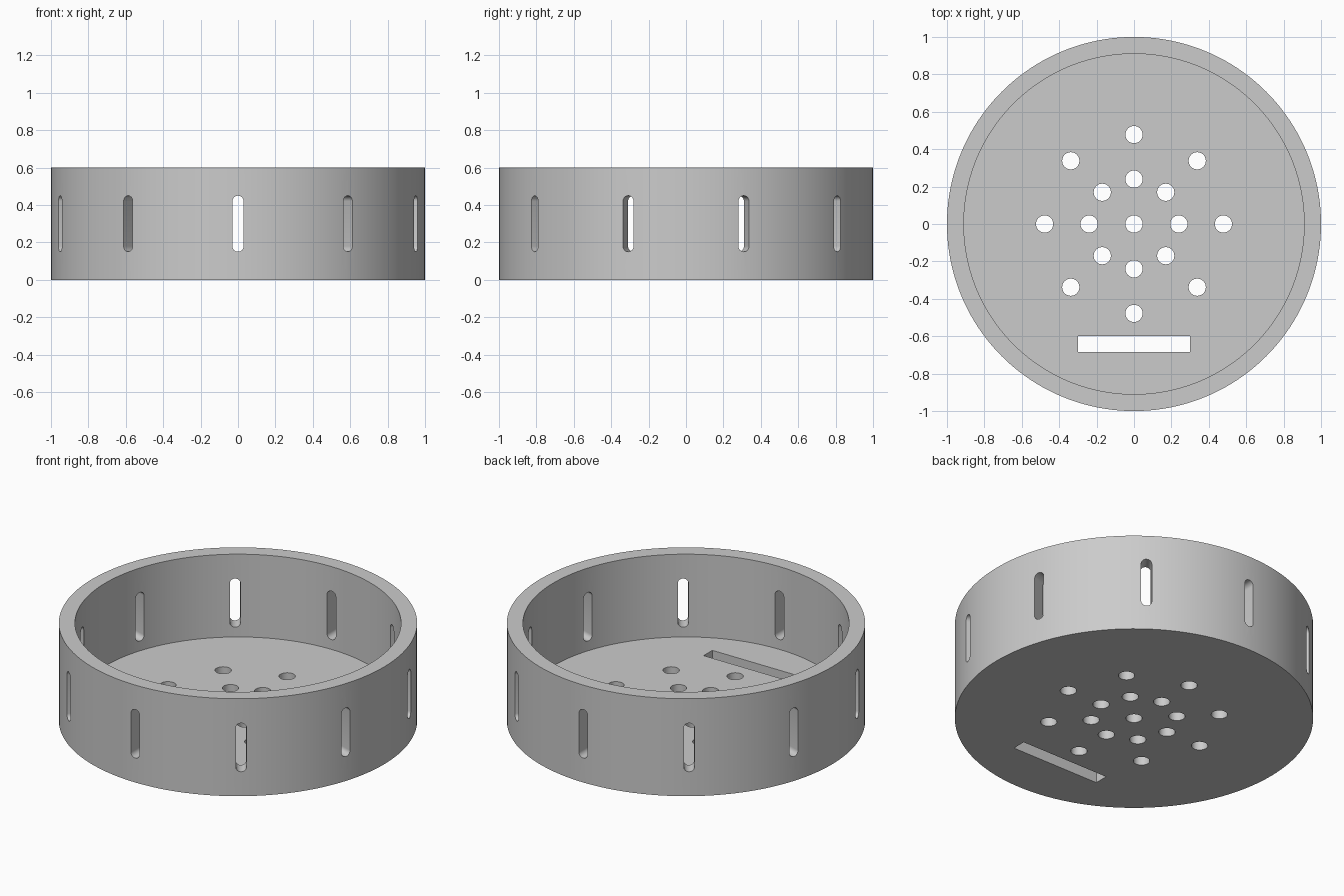
import bpy, bmesh
from math import pi, sin, cos, tau
from mathutils import Matrix, Vector

RADIUS, INNER, HEIGHT, FLOOR = 1.0, 0.91, 0.6, 0.09
SEGMENTS = 160

default = bpy.data.objects.get("Cube")
if default:
    bpy.data.objects.remove(default, do_unlink=True)

grey = bpy.data.materials.new("plain grey")
grey.use_nodes = True
colour = (0.6, 0.6, 0.6, 1)
grey.diffuse_color = colour
grey.node_tree.nodes["Principled BSDF"].inputs["Base Color"].default_value = colour


def make_object(name, bm):
    bmesh.ops.recalc_face_normals(bm, faces=bm.faces)
    mesh = bpy.data.meshes.new(name)
    bm.to_mesh(mesh)
    bm.free()
    mesh.materials.append(grey)
    obj = bpy.data.objects.new(name, mesh)
    bpy.context.collection.objects.link(obj)
    return obj


def add_prism(bm, outline, direction):
    """Close an outline and extrude it along a direction."""
    face = bm.faces.new([bm.verts.new(p) for p in outline])
    result = bmesh.ops.extrude_face_region(bm, geom=[face], use_keep_orig=True)
    moved = [v for v in result["geom"] if isinstance(v, bmesh.types.BMVert)]
    bmesh.ops.translate(bm, verts=moved, vec=direction)


def circle(radius, count, x=0, y=0, z=0):
    return [Vector((x + radius * cos(tau * i / count),
                    y + radius * sin(tau * i / count), z)) for i in range(count)]


# Round tray: outer wall, rim, inner wall and floor as stacked rings
bm = bmesh.new()
rings = [[bm.verts.new(p) for p in circle(r, SEGMENTS, z=z)]
         for r, z in ((RADIUS, 0), (RADIUS, HEIGHT), (INNER, HEIGHT), (INNER, FLOOR))]
for low, high in zip(rings, rings[1:]):
    for i in range(SEGMENTS):
        j = (i + 1) % SEGMENTS
        bm.faces.new((low[i], low[j], high[j], high[i]))
bm.faces.new(rings[0])
bm.faces.new(rings[-1])
tray = make_object("round_tray", bm)

# Cutters for every opening
bm = bmesh.new()
through_floor = Vector((0, 0, 0.3))

# Drain holes: one in the middle and two rings of eight
hole_centres = [(0, 0)] + [(r * cos(k * pi / 4), r * sin(k * pi / 4))
                           for r in (0.24, 0.478) for k in range(8)]
for x, y in hole_centres:
    add_prism(bm, circle(0.046, 32, x, y, -0.1), through_floor)

# Long slot in the floor near the front
add_prism(bm, [Vector((x, y, -0.1)) for x, y in
               ((-0.3, -0.685), (0.3, -0.685), (0.3, -0.6), (-0.3, -0.6))], through_floor)

# Ten upright round-ended slots through the wall
half_width, half_straight = 0.03, 0.12
stadium = []
for end, start in ((1, 0), (-1, pi)):
    for i in range(13):
        a = start + pi * i / 12
        stadium.append(Vector((half_width * cos(a), -1.1,
                               0.3 + end * half_straight + half_width * sin(a))))
for k in range(10):
    turn = Matrix.Rotation(k * tau / 10, 3, 'Z')
    add_prism(bm, [turn @ p for p in stadium], turn @ Vector((0, 0.3, 0)))
cutter = make_object("opening_cutter", bm)
cutter.hide_render = True

# Cut the openings, then bake the result
cut = tray.modifiers.new("openings", 'BOOLEAN')
cut.operation, cut.solver, cut.object = 'DIFFERENCE', 'EXACT', cutter
bpy.ops.object.select_all(action='DESELECT')
bpy.context.view_layer.objects.active = tray
tray.select_set(True)
bpy.ops.object.modifier_apply(modifier=cut.name)
bpy.data.objects.remove(cutter, do_unlink=True)
bpy.ops.object.shade_smooth_by_angle(angle=pi / 6)
